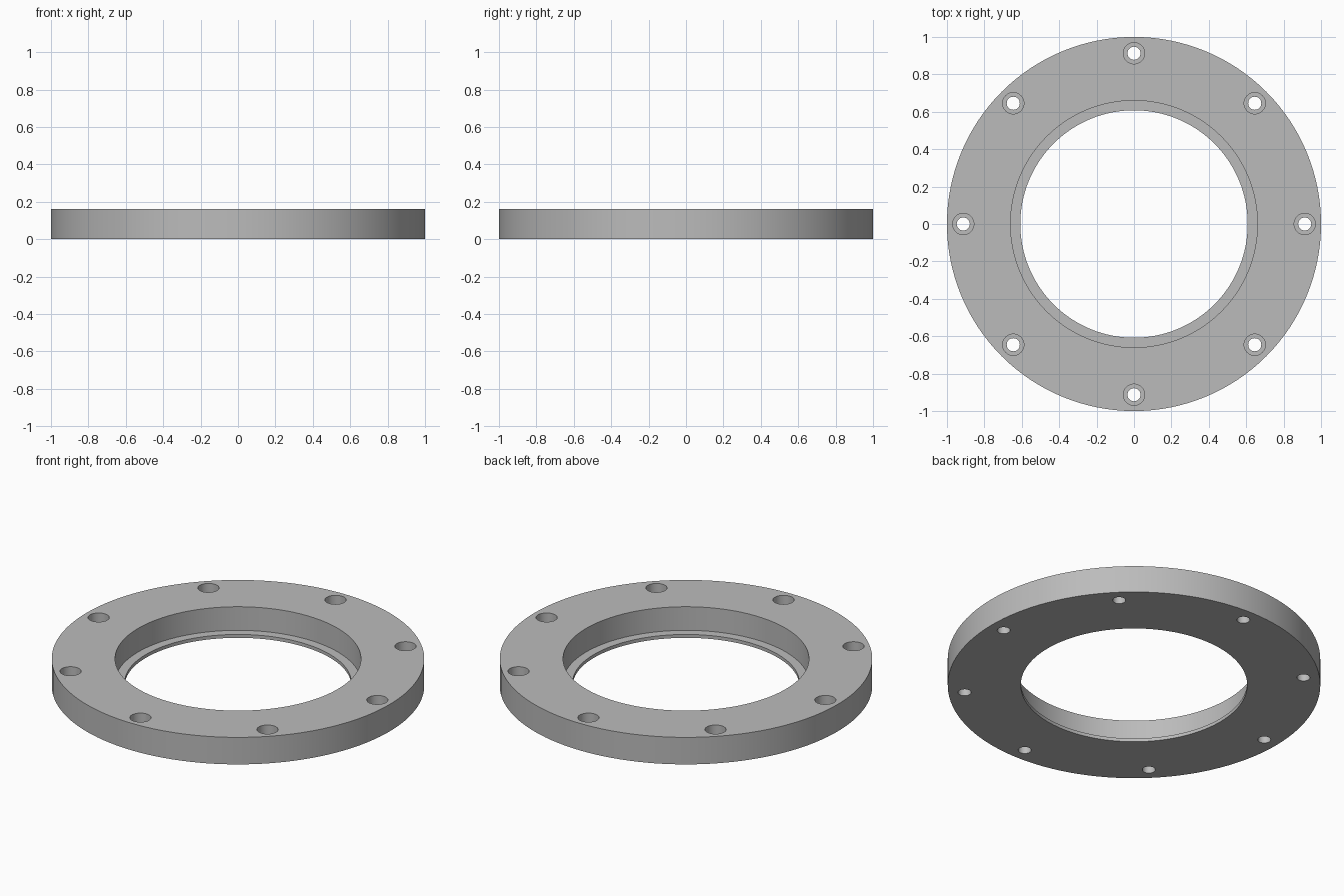
import bpy, bmesh, math

if "Cube" in bpy.data.objects:
    bpy.data.objects.remove(bpy.data.objects["Cube"])

H = 0.16          # ring thickness
HOLES = 8
BOLT_R = 0.913    # bolt circle radius


def lathe(bm, profile, seg, cx=0.0, cy=0.0, closed=True):
    """Revolve (r, z) points; closed joins last to first, otherwise ends are capped."""
    rings = []
    for r, z in profile:
        rings.append([bm.verts.new((cx + r * math.cos(2 * math.pi * i / seg),
                                    cy + r * math.sin(2 * math.pi * i / seg), z))
                      for i in range(seg)])
    n = len(rings)
    for k in range(n if closed else n - 1):
        a, b = rings[k], rings[(k + 1) % n]
        for i in range(seg):
            j = (i + 1) % seg
            bm.faces.new((a[i], a[j], b[j], b[i]))
    if not closed:
        bm.faces.new(rings[0])
        bm.faces.new(rings[-1])


def make_object(name, bm):
    bmesh.ops.recalc_face_normals(bm, faces=bm.faces[:])
    me = bpy.data.meshes.new(name)
    bm.to_mesh(me)
    bm.free()
    ob = bpy.data.objects.new(name, me)
    bpy.context.collection.objects.link(ob)
    return ob


# Flange ring with a stepped bore (thin lip at the bottom)
bm = bmesh.new()
lathe(bm, [(1.0, 0), (1.0, H), (0.66, H), (0.66, 0.02), (0.608, 0.02), (0.608, 0)], 128)
ring = make_object("flange_ring", bm)

# Counterbored bolt hole cutters
bm = bmesh.new()
for i in range(HOLES):
    a = 2 * math.pi * i / HOLES
    lathe(bm, [(0.035, -0.05), (0.035, 0.07), (0.057, 0.07), (0.057, H + 0.05)], 32,
          BOLT_R * math.cos(a), BOLT_R * math.sin(a), closed=False)
cutter = make_object("bolt_hole_cutter", bm)
cutter.hide_render = True

# Cut the holes and remove the cutter
mod = ring.modifiers.new("bolt_holes", 'BOOLEAN')
mod.operation = 'DIFFERENCE'
mod.solver = 'EXACT'
mod.object = cutter
bpy.context.view_layer.objects.active = ring
ring.select_set(True)
bpy.ops.object.modifier_apply(modifier=mod.name)
bpy.data.objects.remove(cutter, do_unlink=True)

# Grey metal
mat = bpy.data.materials.new("grey_metal")
mat.diffuse_color = (0.5, 0.5, 0.5, 1)
mat.use_nodes = True
mat.node_tree.nodes["Principled BSDF"].inputs["Base Color"].default_value = mat.diffuse_color
ring.data.materials.clear()
ring.data.materials.append(mat)

# Smooth walls, crisp edges
bpy.ops.object.select_all(action='DESELECT')
ring.select_set(True)
bpy.ops.object.shade_smooth_by_angle(angle=math.radians(30))
